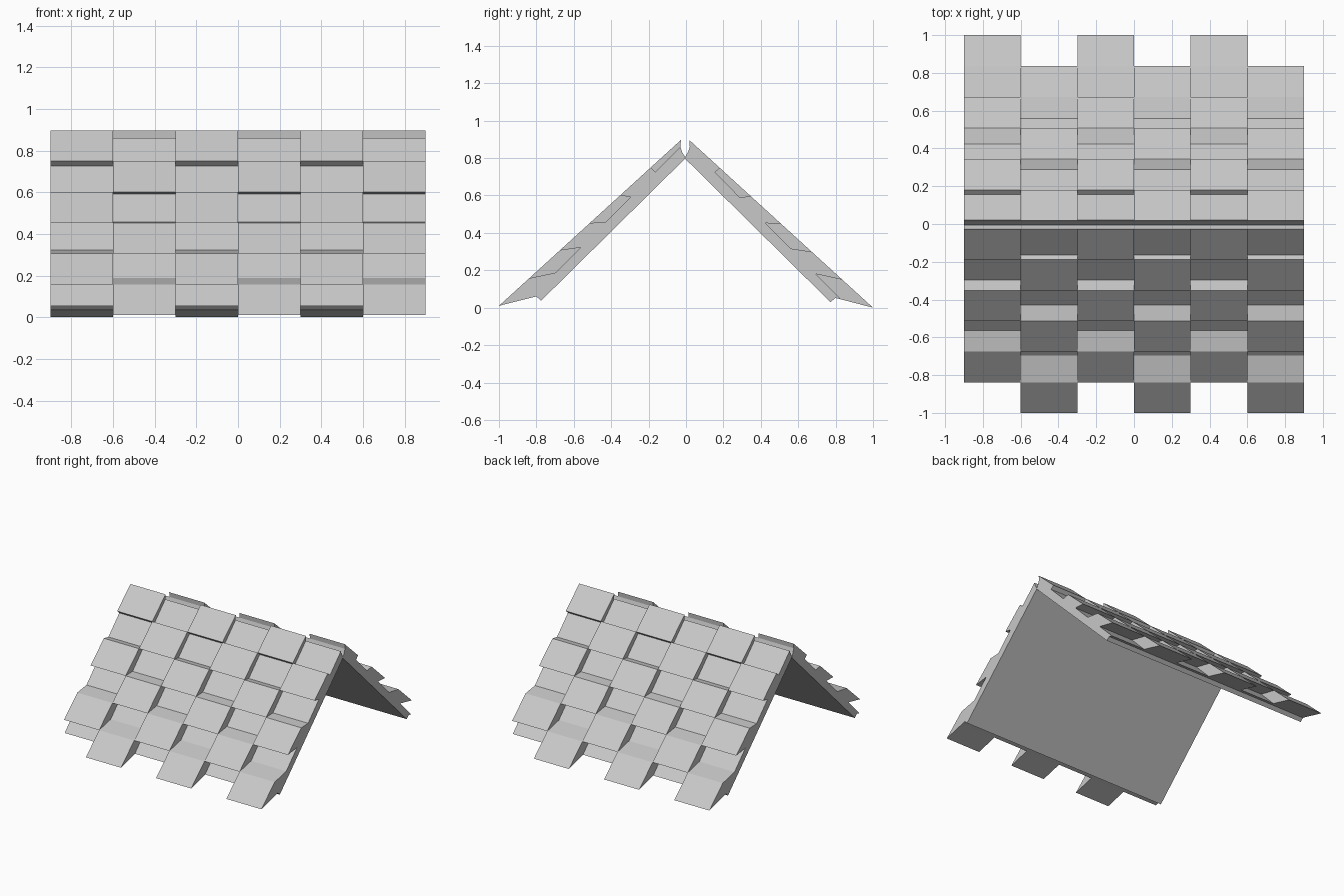
import bpy
import bmesh
from mathutils import Vector

if "Cube" in bpy.data.objects:
    bpy.data.objects.remove(bpy.data.objects["Cube"], do_unlink=True)

COLUMNS, ROWS, WIDTH = 6, 6, 0.3
HALF = COLUMNS * WIDTH / 2

# Slope lines as (y, z), from the ridge to the eave
OUTER = Vector((-0.027, 0.897)), Vector((-1.0, 0.01))
INNER = Vector((-0.03, 0.86)), Vector((-0.83, 0.053))

grey = bpy.data.materials.new("roof_grey")
grey.use_nodes = True
colour = (0.58, 0.58, 0.58, 1)
grey.diffuse_color = colour
grey.node_tree.nodes["Principled BSDF"].inputs["Base Color"].default_value = colour


def along(line, row):
    return line[0].lerp(line[1], row / ROWS)


def place(x, p, back):
    """Put a slope point in the model; the back is the front turned half round."""
    y, z = p
    if back:
        return (-x, -y - 0.01 * (1 + y), z + 0.01 * y)
    return (x, y, z)


def add_prism(bm, profile, x0, x1, back):
    rings = [[bm.verts.new(place(x, p, back)) for p in profile] for x in (x0, x1)]
    bm.faces.new(rings[0])
    bm.faces.new(rings[1][::-1])
    n = len(profile)
    for i in range(n):
        j = (i + 1) % n
        bm.faces.new((rings[0][i], rings[1][i], rings[1][j], rings[0][j]))


def finish(bm, name):
    bmesh.ops.recalc_face_normals(bm, faces=bm.faces)
    mesh = bpy.data.meshes.new(name)
    bm.to_mesh(mesh)
    bm.free()
    mesh.materials.append(grey)
    bpy.context.collection.objects.link(bpy.data.objects.new(name, mesh))


for side, back in (("front", False), ("back", True)):
    # Sloping base sheet with a chamfered ridge and eave
    bm = bmesh.new()
    sheet = [INNER[0], INNER[1], (-0.80, 0.06), (-0.775, 0.037),
             (-0.005, 0.797), (-0.007, 0.81), (-0.02, 0.83)]
    add_prism(bm, sheet, -HALF, HALF, back)
    finish(bm, side + "_roof_sheet")

    # Raised wedge tiles in a checker pattern
    bm = bmesh.new()
    for column in range(COLUMNS):
        x = column * WIDTH - HALF
        for row in range(column % 2, ROWS, 2):
            tile = [along(OUTER, row), along(OUTER, row + 1),
                    along(INNER, row + 1), along(INNER, row)]
            add_prism(bm, tile, x, x + WIDTH, back)
    finish(bm, side + "_roof_tiles")
